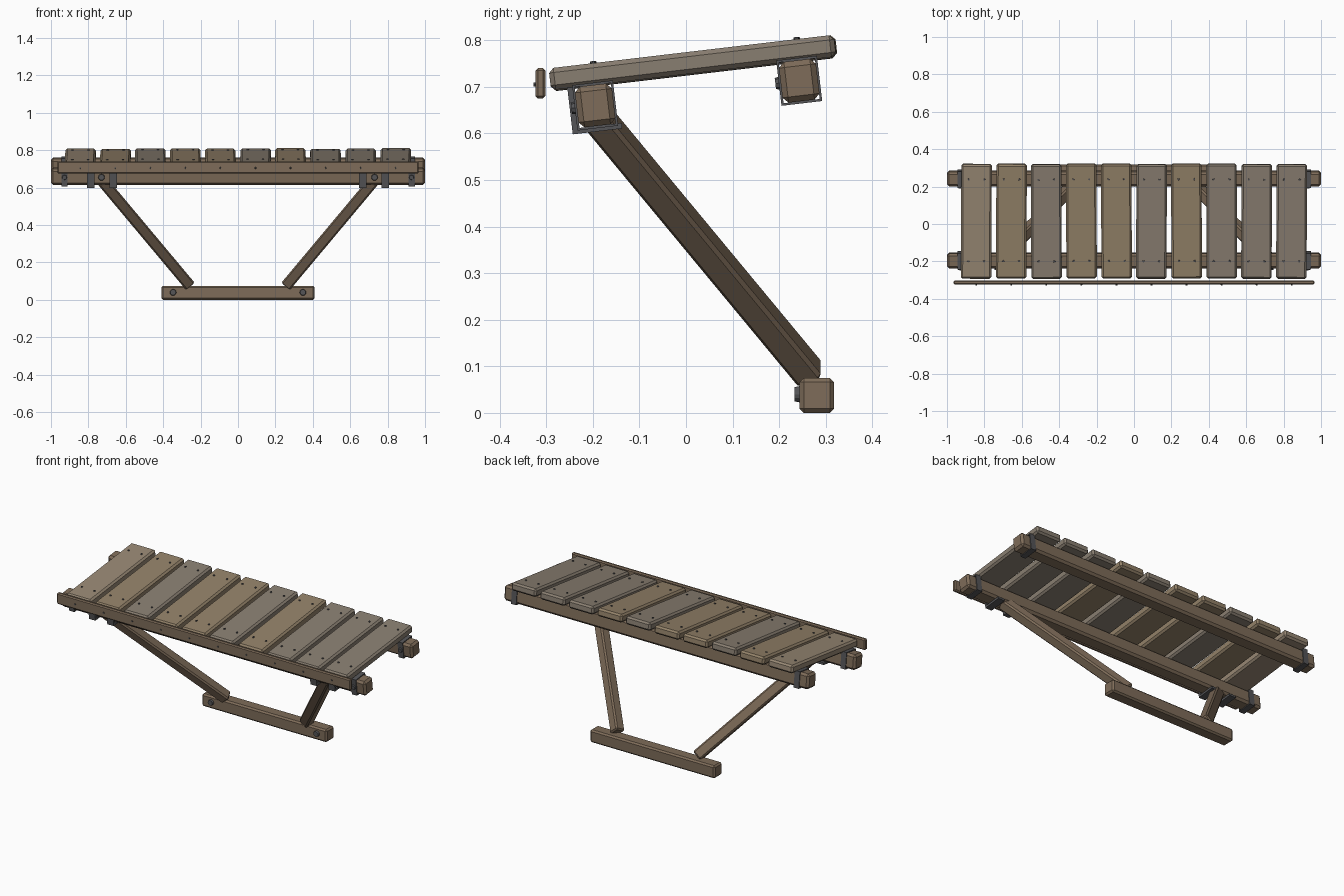
import bpy, bmesh, math, random
from mathutils import Matrix, Vector

if "Cube" in bpy.data.objects:
    bpy.data.objects.remove(bpy.data.objects["Cube"])

random.seed(4)
TILT = math.atan(0.118)
R = Matrix.Rotation(TILT, 3, 'X')
I = Matrix.Identity(3)


def material(name, rgb):
    m = bpy.data.materials.new(name)
    m.diffuse_color = (*rgb, 1)
    m.use_nodes = True
    m.node_tree.nodes["Principled BSDF"].inputs["Base Color"].default_value = m.diffuse_color
    return m


WOODS = [material("plank_wood_%d" % i, c) for i, c in enumerate(
    [(0.31, 0.245, 0.175), (0.29, 0.22, 0.14), (0.25, 0.21, 0.165)])]
BEAM = material("beam_wood", (0.21, 0.15, 0.10))
METAL = material("dark_metal", (0.09, 0.09, 0.095))


def finish(bm, name, loc, rot, mat, bevel=0):
    me = bpy.data.meshes.new(name)
    bm.to_mesh(me)
    bm.free()
    me.materials.append(mat)
    ob = bpy.data.objects.new(name, me)
    bpy.context.collection.objects.link(ob)
    ob.matrix_world = Matrix.Translation(loc) @ rot.to_4x4()
    if bevel:
        mod = ob.modifiers.new("chamfer", 'BEVEL')
        mod.width, mod.segments = bevel, 1
    return ob


def box(name, loc, size, mat, rot=I, bevel=0.0):
    bm = bmesh.new()
    bmesh.ops.create_cube(bm, size=1)
    bmesh.ops.scale(bm, vec=size, verts=bm.verts)
    return finish(bm, name, Vector(loc), rot, mat, bevel)


def bolt(name, loc, radius, depth, axis, sides=8):
    bm = bmesh.new()
    bmesh.ops.create_cone(bm, cap_ends=True, segments=sides, radius1=radius,
                          radius2=radius * 0.85, depth=depth)
    rot = Vector(axis).to_track_quat('Z', 'Y').to_matrix()
    return finish(bm, name, Vector(loc), rot, METAL)


def extrude_profile(name, pts, width, loc, rot, mat):
    """Closed yz profile extruded along x."""
    bm = bmesh.new()
    f = bm.faces.new([bm.verts.new((-width / 2, y, z)) for y, z in pts])
    g = bmesh.ops.extrude_face_region(bm, geom=[f])
    bmesh.ops.translate(bm, vec=(width, 0, 0),
                        verts=[v for v in g["geom"] if isinstance(v, bmesh.types.BMVert)])
    bmesh.ops.recalc_face_normals(bm, faces=bm.faces)
    return finish(bm, name, Vector(loc), rot, mat)


# Deck planks with nail heads
centre = Vector((0, 0.015, 0.751))
for i in range(10):
    x = -0.843 + i * 0.1873
    dz = random.uniform(-0.002, 0.002)
    turn = R @ Matrix.Rotation(random.uniform(-0.006, 0.006), 3, 'Z')
    c = centre + Vector((x, random.uniform(-0.002, 0.002), dz))
    box("deck_plank", c, (0.163, 0.616, 0.047), random.choice(WOODS), turn, 0.01)
    for sx in (-0.042, 0.042):
        for y in (-0.213, 0.227):
            bolt("plank_nail", c + turn @ Vector((sx, y, 0.0245)), 0.006, 0.007,
                 R @ Vector((0, 0, 1)))

# Front trim board with nails
box("front_trim_board", (0, -0.3125, 0.7075), (1.93, 0.022, 0.066), BEAM, I, 0.006)
for i in range(10):
    bolt("trim_nail", (-0.843 + i * 0.1873, -0.3245, 0.705), 0.005, 0.006, (0, -1, 0))

# Two long beams with metal straps near the ends
for name, y, z in (("front_beam", -0.195, 0.66), ("back_beam", 0.243, 0.713)):
    box(name, (0, y, z), (2.0, 0.08, 0.088), BEAM, R, 0.012)
    for s in (-1, 1):
        c = Vector((s * 0.928, y, z))
        for o in (-1, 1):
            box("strap_side", c + R @ Vector((0, o * 0.0415, 0)), (0.034, 0.005, 0.098), METAL, R)
            box("strap_cap", c + R @ Vector((0, 0, o * 0.0465)), (0.034, 0.088, 0.005), METAL, R)
        bolt("strap_bolt", c + R @ Vector((0, -0.047, 0)), 0.014, 0.009, R @ Vector((0, -1, 0)))

# Angle brackets, struts and strut bolts on both sides
L = [(-0.055, 0.045), (-0.055, -0.056), (0.052, -0.056),
     (0.052, -0.044), (-0.043, -0.044), (-0.043, 0.045)]
for s in (-1, 1):
    for bx in (0.787, 0.667):
        extrude_profile("angle_bracket", L, 0.042, (s * bx, -0.195, 0.66), R, METAL)
    top = Vector((s * 0.73, -0.195, 0.64))
    bottom = Vector((s * 0.262, 0.268, 0.081))
    d = (bottom - top).normalized()
    side = d.cross(Vector((0, 1, 0))).normalized()
    rot = Matrix((d.cross(side) * -1, side, d)).transposed()
    if rot.determinant() < 0:
        rot.col[0] = -rot.col[0]
    box("strut", (top + bottom) / 2, (0.06, 0.06, (bottom - top).length), BEAM, rot, 0.008)
    bolt("beam_bolt", (s * 0.73, -0.24, 0.655), 0.018, 0.014, (0, -1, 0), 12)
    bolt("foot_bolt", (s * 0.347, 0.24, 0.04), 0.018, 0.014, (0, -1, 0), 12)

# Foot beam on the ground
box("foot_beam", (0, 0.281, 0.0375), (0.82, 0.074, 0.075), BEAM, I, 0.009)
